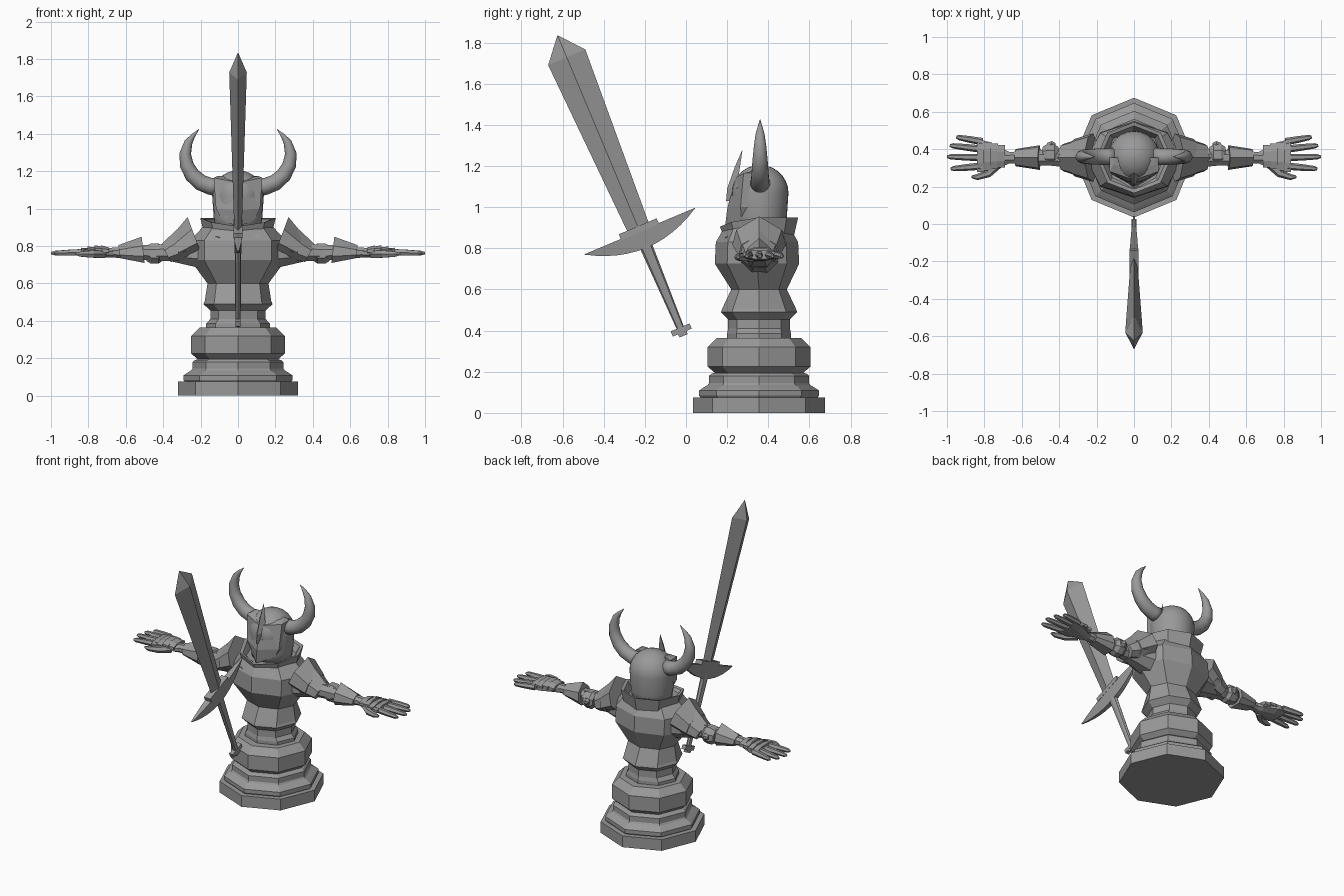
import bpy, bmesh, math
from mathutils import Vector as V

if "Cube" in bpy.data.objects:
    bpy.data.objects.remove(bpy.data.objects["Cube"])

CY = 0.355  # depth of the figure's axis
TAU = 2 * math.pi

stone = bpy.data.materials.new("stone_grey")
stone.use_nodes = True
GREY = (0.32, 0.32, 0.32, 1)
stone.diffuse_color = GREY
stone.node_tree.nodes["Principled BSDF"].inputs["Base Color"].default_value = GREY


def loft(name, rings, smooth=False, closed=False):
    """Skin a list of point rings; cap the ends, or join last to first."""
    bm = bmesh.new()
    vr = [[bm.verts.new(p) for p in r] for r in rings]
    n = len(vr[0])
    pairs = list(zip(vr, vr[1:]))
    if closed:
        pairs.append((vr[-1], vr[0]))
    else:
        bm.faces.new(vr[0])
        bm.faces.new(vr[-1])
    for a, b in pairs:
        for i in range(n):
            j = (i + 1) % n
            bm.faces.new((a[i], a[j], b[j], b[i]))
    bmesh.ops.remove_doubles(bm, verts=bm.verts, dist=0.0001)
    bmesh.ops.recalc_face_normals(bm, faces=bm.faces)
    me = bpy.data.meshes.new(name)
    bm.to_mesh(me)
    bm.free()
    me.materials.append(stone)
    for p in me.polygons:
        p.use_smooth = smooth
    ob = bpy.data.objects.new(name, me)
    bpy.context.collection.objects.link(ob)
    return ob


def flat_ring(z, rx, ry, cy=CY, n=8):
    return [V((rx * math.cos(TAU * i / n), cy + ry * math.sin(TAU * i / n), z)) for i in range(n)]


def side_ring(s, x, y, z, ry, rz, n=8):
    return [V((s * x, y + ry * math.cos(TAU * (i + .5) / n), z + rz * math.sin(TAU * (i + .5) / n)))
            for i in range(n)]


def tube(name, pts, radii, n=6, smooth=False, hint=V((0, 1, 0))):
    """Tapered tube through points."""
    rings = []
    for i, (p, r) in enumerate(zip(pts, radii)):
        d = (pts[min(i + 1, len(pts) - 1)] - pts[max(i - 1, 0)]).normalized()
        a = d.cross(hint).normalized()
        b = d.cross(a)
        rings.append([p + r * (a * math.cos(TAU * k / n) + b * math.sin(TAU * k / n)) for k in range(n)])
    return loft(name, rings, smooth)


# Stepped pedestal
profile = [(0, .32), (.075, .32), (.075, .285), (.085, .292), (.108, .292), (.12, .275),
           (.135, .25), (.145, .243), (.18, .243), (.19, .232), (.195, .215), (.225, .25),
           (.32, .25), (.365, .205)]
loft("pedestal", [flat_ring(z, r, r) for z, r in profile])

# Waist and breastplate
body = [(.36, .17, .155), (.385, .17, .155), (.41, .148, .15), (.455, .148, .15), (.49, .185, .185),
        (.505, .178, .18), (.6, .163, .135), (.725, .255, .205), (.83, .255, .2), (.9, .19, .16)]
loft("torso", [flat_ring(z, rx, ry, .345 if z > .6 else CY) for z, rx, ry in body])


# Flared collar, dipping at the front
def collar_ring(r, z, dip):
    pts = flat_ring(z, r * 1.06, r)
    for p in pts:
        p.z -= dip * max(0, (CY - p.y) / r) ** 2
    return pts


loft("collar", [collar_ring(.165, .84, 0), collar_ring(.19, .95, .045),
                collar_ring(.17, .945, .045), collar_ring(.125, .86, 0)], closed=True)
# Pointed throat plate below the collar
loft("throat_plate", [
    [V((x, y, z)) for x, y, z in ((-.15, .235, .88), (0, .2, .9), (.15, .235, .88), (0, .33, .88))],
    [V((x, y, z)) for x, y, z in ((-.12, .19, .85), (0, .155, .815), (.12, .19, .85), (0, .33, .85))]])

# Helmet dome
dome = [(.88, .12), (.95, .13), (1.07, .138)]
dome += [(1.07 + .135 * math.sin(a), .138 * math.cos(a)) for a in [k * math.pi / 14 for k in range(1, 7)]]
dome += [(1.206, .002)]
loft("helmet", [flat_ring(z, r, r, .36, 24) for z, r in dome], smooth=True)


# Wedge visor with cut eye slits
def visor_ring(w, side_y, nose_y, side_z, nose_z):
    return [V(p) for p in ((-w, CY, side_z), (-w, side_y, side_z), (0, nose_y, nose_z),
                           (w, side_y, side_z), (w, CY, side_z))]


visor = loft("visor", [visor_ring(.085, .27, .19, .935, .905), visor_ring(.118, .265, .2, 1.0, .99),
                       visor_ring(.13, .28, .235, 1.165, 1.14), visor_ring(.11, .32, .27, 1.175, 1.155)])
for s in (1, -1):
    quad = ((.022, 1.055), (.088, 1.06), (.088, 1.095), (.022, 1.08))
    cutter = loft("eye_cutter", [[V((s * x, y, z)) for x, z in quad] for y in (.1, .262)])
    cutter.hide_render = True
    mod = visor.modifiers.new("eye_slit", "BOOLEAN")
    mod.object = cutter
    mod.operation = "DIFFERENCE"
    mod.solver = "EXACT"
    bpy.context.view_layer.objects.active = visor
    bpy.ops.object.modifier_apply(modifier=mod.name)
    bpy.data.objects.remove(cutter)

# Swept crest on the brow
loft("crest", [[V((0, y0, z)), V((w, y1, z1)), V((-w, y1, z1))] for y0, z, w, y1, z1 in (
    (.195, 1.03, .008, .235, 1.03), (.2, 1.09, .03, .25, 1.1),
    (.235, 1.19, .02, .26, 1.18), (.272, 1.275, .001, .274, 1.274))])


# Arm armour with a ridged top, tilted along the arm
def plate_ring(s, xb, zb, xt, zt, ry):
    shape = ((0, -.6), (.25, -1), (.65, -.85), (1, 0), (.65, .85), (.25, 1), (0, .6))
    return [V((s * (xb + (xt - xb) * h), CY + ry * w, zb + (zt - zb) * h)) for h, w in shape]


for s, side in ((1, "left"), (-1, "right")):
    # Curved horn
    path = [(.11, 1.115), (.15, 1.12), (.2, 1.14), (.245, 1.18), (.275, 1.235), (.282, 1.295),
            (.265, 1.355), (.24, 1.39), (.208, 1.425)]
    tube(side + "_horn", [V((s * x, .36, z)) for x, z in path],
         [.05, .045, .044, .041, .037, .031, .022, .012, .001], n=14, smooth=True)

    # Shoulder plates
    loft(side + "_shoulder_plate", [plate_ring(s, .2, .77, .27, .955, .13),
                                    plate_ring(s, .31, .73, .345, .865, .1)])
    loft(side + "_lower_shoulder_plate", [plate_ring(s, .26, .735, .325, .89, .105),
                                          plate_ring(s, .36, .715, .41, .81, .075)])

    # Arm, elbow guard and forearm cuff
    arm = [(.2, .1, .09), (.36, .056, .05), (.46, .045, .045), (.52, .045, .042), (.62, .035, .032), (.72, .03, .025)]
    loft(side + "_arm", [side_ring(s, x, CY, .765, ry, rz) for x, ry, rz in arm])
    loft(side + "_elbow_guard", [side_ring(s, x, .37, .76, r, r * .95)
                                 for x, r in ((.405, .045), (.425, .062), (.465, .062), (.49, .045))])
    loft(side + "_elbow_stud", [side_ring(s, x, .42, .765, r, r) for x, r in ((.42, .015), (.44, .025), (.465, .015))])
    loft(side + "_forearm_cuff", [plate_ring(s, .5, .71, .515, .85, .066),
                                  plate_ring(s, .63, .735, .64, .805, .046)])

    # Palm with overlapping back plates
    loft(side + "_palm", [side_ring(s, x, y, .762, ry, rz) for x, y, ry, rz in
                          ((.66, CY, .03, .024), (.7, CY, .05, .026), (.78, .362, .085, .024), (.84, .37, .085, .016))])
    for k in range(4):
        x, w = .69 + .036 * k, .065 + .009 * k
        loft(side + "_hand_plate", [side_ring(s, x + d, .362, .778 - .004 * abs(k - 1), w * f, h)
                                    for d, f, h in ((0, 1, .02), (.042, 1, .032 - .003 * k))])

    # Fingers and thumb
    tips = ((.44, .465, .95), (.4, .42, .985), (.355, .36, 1.0), (.31, .295, .98))
    for y0, y1, x1 in tips:
        ends = V((s * .81, y0, .768)), V((s * x1, y1, .762))
        tube(side + "_finger", [ends[0].lerp(ends[1], f) for f in (0, .5, .9, 1)],
             [.02, .018, .014, .007], hint=V((0, 0, 1)))
    tube(side + "_thumb", [V((s * x, y, .757)) for x, y in ((.72, .325), (.78, .27), (.84, .25), (.868, .253))],
         [.024, .022, .016, .007], hint=V((0, 0, 1)))


# Sword, leaning forward; v runs across the blade and t along it
def sword(x, v, t):
    return V((x, -.02 + .922 * v - .387 * t, .395 + .387 * v + .922 * t))


def diamond(hx, hv, t):
    return [sword(hx, 0, t), sword(0, hv, t), sword(-hx, 0, t), sword(0, -hv, t)]


def block(hx, hv, t):
    return [sword(a * hx, b * hv, t) for a, b in ((1, 1), (1, -1), (-1, -1), (-1, 1))]


loft("sword_blade", [diamond(.02, .055, .53), diamond(.047, .098, 1.446), diamond(.001, .002, 1.56)])
loft("sword_collar", [block(.024, .1, .525), block(.024, .1, .555)])
guard = []
for k in range(-6, 7):
    f = k / 6
    hx = .004 + .02 * (1 - f * f)
    low = .527 - .085 * (1 - f * f)
    guard.append([sword(hx, .29 * f, .53), sword(-hx, .29 * f, .53),
                  sword(-hx * .6, .29 * f, low), sword(hx * .6, .29 * f, low)])
loft("sword_guard", guard)
loft("sword_grip", [[sword(a * math.cos(TAU * i / 8), b * math.sin(TAU * i / 8), t) for i in range(8)]
                    for a, b, t in ((.014, .018, 0), (.018, .032, .47))])
loft("sword_pommel", [block(.014, .05, -.005), block(.014, .05, .022)])
loft("sword_pommel_cap", [block(.012, .02, -.022), block(.014, .025, 0)])
